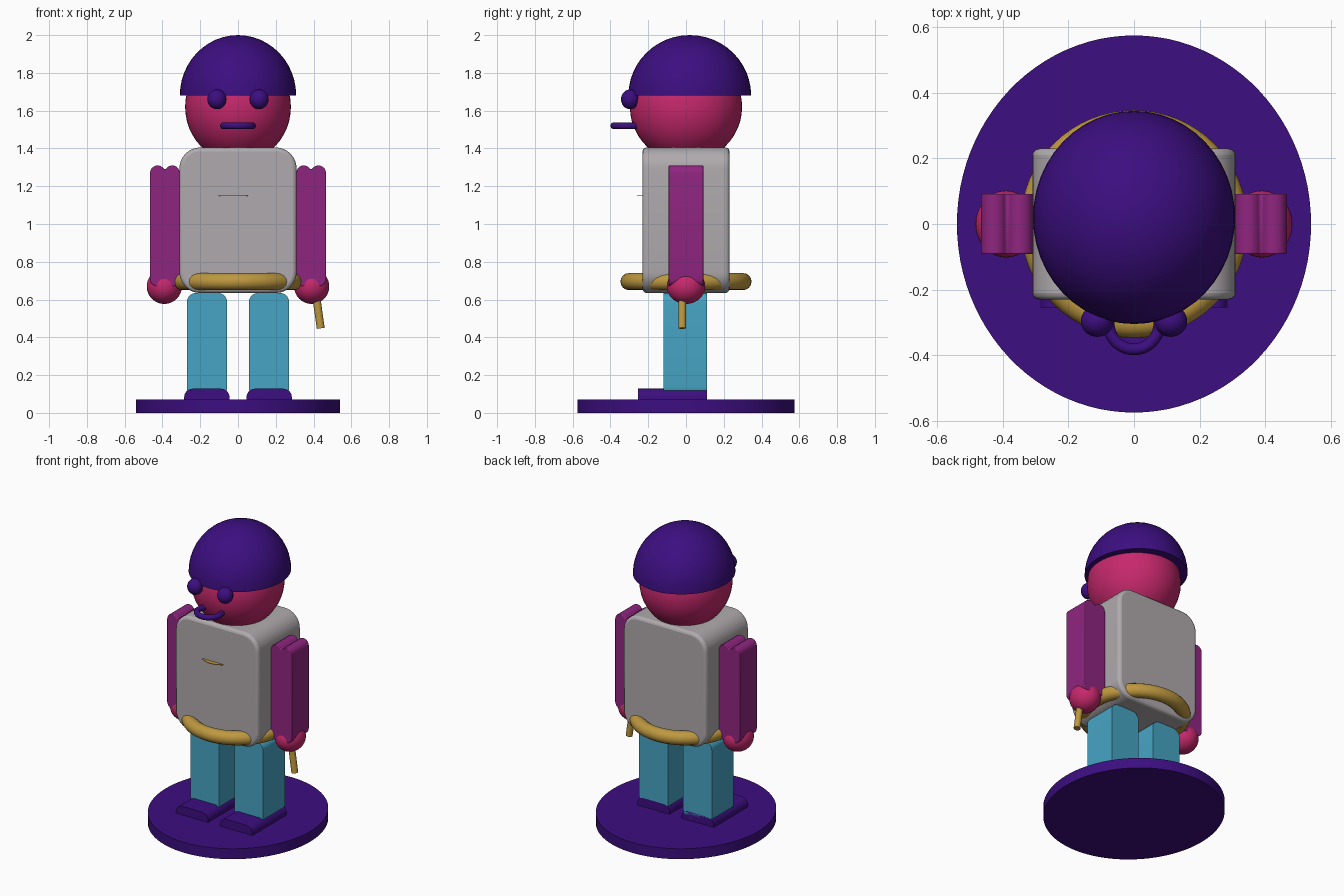
import bpy
import bmesh
from math import radians, cos, sin
from mathutils import Matrix, Vector

old = bpy.data.objects.get("Cube")
if old:
    bpy.data.objects.remove(old, do_unlink=True)


def material(name, hex_code):
    """Flat material from an sRGB hex code, stored as linear values."""
    rgb = [int(hex_code[i:i + 2], 16) / 255 for i in (0, 2, 4)]
    lin = [c / 12.92 if c < 0.04045 else ((c + 0.055) / 1.055) ** 2.4 for c in rgb]
    mat = bpy.data.materials.new(name)
    mat.use_nodes = True
    mat.diffuse_color = (*lin, 1)
    mat.node_tree.nodes["Principled BSDF"].inputs["Base Color"].default_value = (*lin, 1)
    return mat


INDIGO = material("indigo", "3C0E80")
PINK = material("pink", "C6286C")
GREY = material("warm grey", "B0AAAD")
PURPLE = material("purple", "902580")
TEAL = material("teal", "47A4C4")
GOLD = material("gold", "BE983F")


def finish(name, bm, mat, bevel=0):
    """Turn a bmesh into a shaded object with an optional edge bevel."""
    bmesh.ops.recalc_face_normals(bm, faces=bm.faces)
    mesh = bpy.data.meshes.new(name)
    bm.to_mesh(mesh)
    bm.free()
    mesh.materials.append(mat)
    obj = bpy.data.objects.new(name, mesh)
    bpy.context.collection.objects.link(obj)
    bpy.ops.object.select_all(action="DESELECT")
    obj.select_set(True)
    bpy.context.view_layer.objects.active = obj
    bpy.ops.object.shade_smooth_by_angle(angle=radians(35))
    if bevel:
        mod = obj.modifiers.new("soft_edges", "BEVEL")
        mod.width, mod.segments = bevel, 3
        mod.angle_limit = radians(50)
    return obj


def prism(name, arcs, y0, y1, mat, bevel=0):
    """Extrude along y an outline made of arcs (x, z, radius, start, end)."""
    bm = bmesh.new()
    outline = []
    for x, z, r, a0, a1 in arcs:
        for i in range(9):
            a = radians(a0 + (a1 - a0) * i / 8)
            outline.append(bm.verts.new((x + r * cos(a), y0, z + r * sin(a))))
    face = bm.faces.new(outline)
    new = bmesh.ops.extrude_face_region(bm, geom=[face])["geom"]
    bmesh.ops.translate(bm, vec=(0, y1 - y0, 0),
                        verts=[v for v in new if isinstance(v, bmesh.types.BMVert)])
    return finish(name, bm, mat, bevel)


def rounded(x, half, z0, z1, r_low, r_top):
    """Arcs of a rounded rectangle centred on x."""
    return [(x + half - r_top, z1 - r_top, r_top, 0, 90),
            (x - half + r_top, z1 - r_top, r_top, 90, 180),
            (x - half + r_low, z0 + r_low, r_low, 180, 270),
            (x + half - r_low, z0 + r_low, r_low, 270, 360)]


def ellipsoid(name, centre, radii, mat, dome=False):
    bm = bmesh.new()
    bmesh.ops.create_uvsphere(bm, u_segments=48, v_segments=24, radius=1)
    if dome:
        cut = bmesh.ops.bisect_plane(bm, geom=bm.verts[:] + bm.edges[:] + bm.faces[:], dist=1e-4,
                                     plane_co=(0, 0, 0), plane_no=(0, 0, 1), clear_inner=True)
        bmesh.ops.holes_fill(bm, edges=[e for e in bm.edges if e.is_boundary])
    bmesh.ops.transform(bm, verts=bm.verts,
                        matrix=Matrix.Translation(centre) @ Matrix.Diagonal((*radii, 1)))
    return finish(name, bm, mat)


def cylinder(name, start, end, rx, ry, mat, sides=48):
    start, end = Vector(start), Vector(end)
    axis = end - start
    turn = Vector((0, 0, 1)).rotation_difference(axis).to_matrix().to_4x4()
    bm = bmesh.new()
    bmesh.ops.create_cone(bm, cap_ends=True, segments=sides, radius1=1, radius2=1, depth=axis.length)
    bmesh.ops.transform(bm, verts=bm.verts, matrix=Matrix.Translation((start + end) / 2)
                        @ turn @ Matrix.Diagonal((rx, ry, 1, 1)))
    return finish(name, bm, mat)


def ring(name, centre, major, minor, mat):
    bpy.ops.mesh.primitive_torus_add(location=centre, major_radius=major, minor_radius=minor,
                                     major_segments=64, minor_segments=16)
    obj = bpy.context.object
    obj.name = name
    obj.data.materials.append(mat)
    bpy.ops.object.shade_smooth_by_angle(angle=radians(35))


# Stand
cylinder("stand", (0, 0, 0), (0, 0, 0.07), 0.54, 0.575, INDIGO, 96)

# Trunk and belt, with the edge of a thin plate showing at the chest
prism("torso", rounded(0, 0.31, 0.635, 1.405, 0.11, 0.11), -0.23, 0.23, GREY, 0.02)
ring("belt", (0, 0, 0.695), 0.302, 0.045, GOLD)
cylinder("chest_plate", (-0.025, -0.16, 1.148), (-0.025, -0.16, 1.152), 0.11, 0.1, GOLD)

# Head
ellipsoid("head", (0, 0, 1.62), (0.28, 0.297, 0.293), PINK)
ellipsoid("helmet", (0, 0.02, 1.68), (0.308, 0.325, 0.32), INDIGO, dome=True)
ring("mouth", (0, -0.305, 1.52), 0.077, 0.018, INDIGO)

# Paired parts
for side, s in (("left", 1), ("right", -1)):
    ellipsoid(side + "_eye", (s * 0.112, -0.296, 1.66), (0.05, 0.048, 0.052), INDIGO)

    # Arm with two rounded lobes at each end
    x, h, r = s * 0.387, 0.039, 0.04
    lobes = [(x + h, 1.27, r, 0, 150), (x - h, 1.27, r, 30, 180),
             (x - h, 0.71, r, 180, 330), (x + h, 0.71, r, 210, 360)]
    prism(side + "_arm", lobes, -0.092, 0.092, PURPLE, 0.008)
    ellipsoid(side + "_hand", (s * 0.39, 0, 0.67), (0.093, 0.102, 0.093), PINK)

    prism(side + "_leg", rounded(s * 0.164, 0.107, 0.085, 0.635, 0.05, 0.05), -0.12, 0.112, TEAL)
    prism(side + "_shoe", rounded(s * 0.165, 0.12, 0.06, 0.128, 0.005, 0.045), -0.255, 0.112, INDIGO)

# Baton held in the left hand
cylinder("baton", (0.405, -0.02, 0.68), (0.438, -0.02, 0.448), 0.021, 0.021, GOLD, 24)
